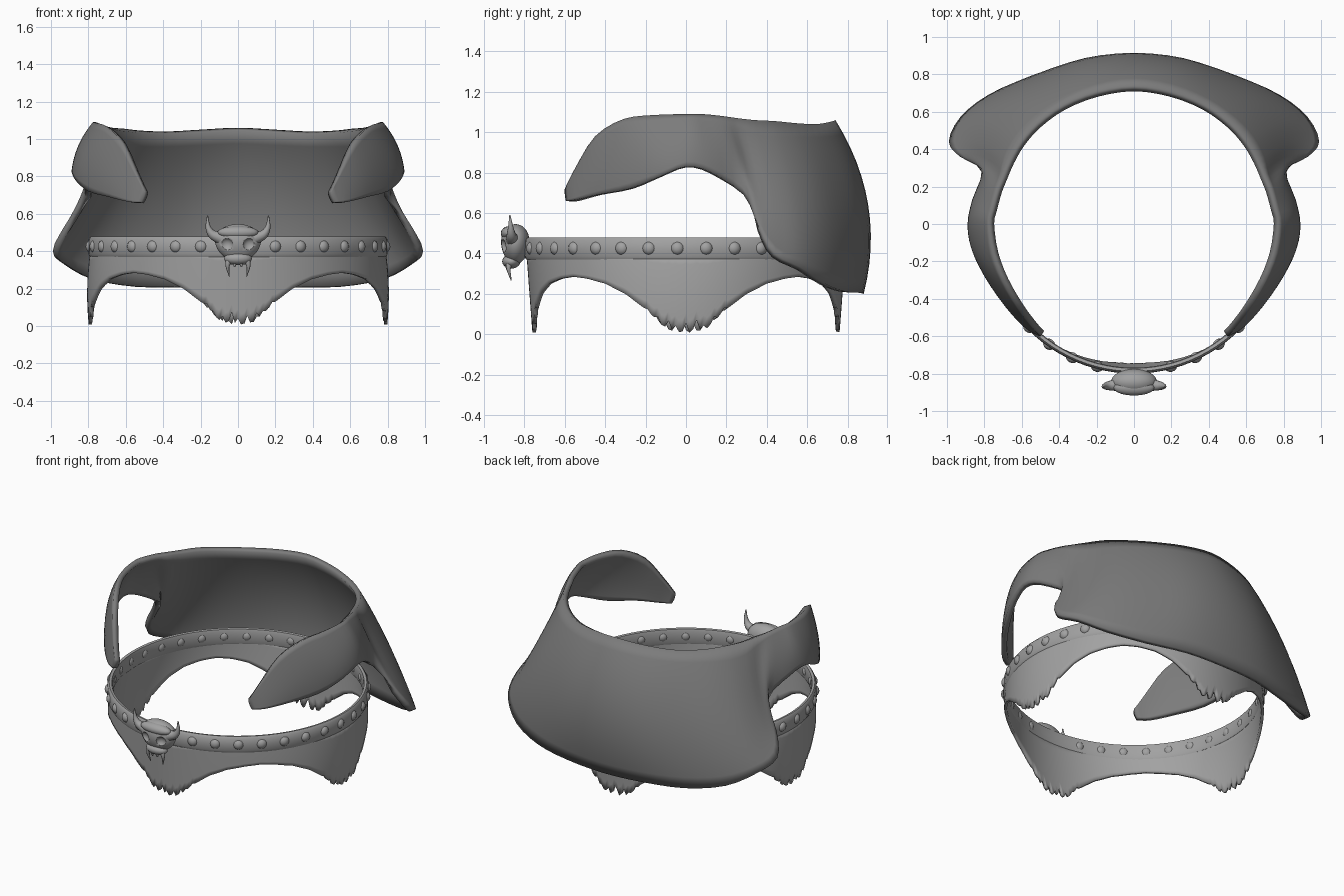
import bpy, bmesh, math
from mathutils import Vector

if "Cube" in bpy.data.objects:
    bpy.data.objects.remove(bpy.data.objects["Cube"])


def material(name, v):
    m = bpy.data.materials.new(name)
    m.diffuse_color = (v, v, v, 1)
    m.use_nodes = True
    m.node_tree.nodes["Principled BSDF"].inputs["Base Color"].default_value = m.diffuse_color
    return m


DARK = material("dark grey leather", 0.20)
LIGHT = material("light grey", 0.36)


def finish(name, bm, mat, angle=40):
    me = bpy.data.meshes.new(name)
    bm.to_mesh(me)
    bm.free()
    ob = bpy.data.objects.new(name, me)
    bpy.context.collection.objects.link(ob)
    me.materials.append(mat)
    bpy.ops.object.select_all(action='DESELECT')
    ob.select_set(True)
    bpy.context.view_layer.objects.active = ob
    bpy.ops.object.shade_smooth_by_angle(angle=math.radians(angle))
    return ob


def grid(rows, closed=False, ring=False):
    """Skin a list of point rows; closed joins last to first, ring joins each row."""
    bm = bmesh.new()
    vs = [[bm.verts.new(p) for p in r] for r in rows]
    n, k = len(vs), len(vs[0])
    for i in range(n if closed else n - 1):
        a, b = vs[i], vs[(i + 1) % n]
        for j in range(k if ring else k - 1):
            l = (j + 1) % k
            bm.faces.new((a[j], b[j], b[l], a[l]))
    return bm


def solidify(ob, t):
    m = ob.modifiers.new("thickness", 'SOLIDIFY')
    m.thickness, m.offset = t, -1


def ball(name, loc, scale, mat=LIGHT, seg=20, rings=12, taper=0.0):
    bm = bmesh.new()
    bmesh.ops.create_uvsphere(bm, u_segments=seg, v_segments=rings, radius=1)
    for v in bm.verts:
        f = 1 + taper * v.co.z
        v.co = Vector(loc) + Vector((v.co.x * scale[0] * f, v.co.y * scale[1] * f, v.co.z * scale[2]))
    return finish(name, bm, mat, 60)


def spline(p, u):
    """Catmull-Rom through the list p at parameter u."""
    i = min(int(u), len(p) - 2)
    t = u - i
    b, c = p[i], p[i + 1]
    a = p[i - 1] if i else b * 2 - c
    d = p[i + 2] if i + 2 < len(p) else c * 2 - b
    return 0.5 * (2 * b + (c - a) * t + (2 * a - 5 * b + 4 * c - d) * t * t + (3 * b - a - 3 * c + d) * t ** 3)


# Shoulder cowl: top edge, belly and bottom edge, from the back round to the front tip
TOP = [(0, .74, 1.06), (.2, .71, 1.05), (.38, .64, 1.04), (.52, .54, 1.045), (.61, .44, 1.055),
       (.67, .34, 1.06), (.71, .25, 1.07), (.735, .18, 1.08), (.76, .08, 1.09), (.775, 0, 1.09),
       (.755, -.16, 1.085), (.7, -.31, 1.065), (.62, -.45, .98), (.545, -.55, .82), (.5, -.6, .72)]
MID = [(0, .91, .58), (.25, .88, .58), (.48, .79, .58), (.68, .68, .58), (.81, .56, .58),
       (.85, .44, .62), (.81, .33, .75), (.80, .25, .87), (.84, .12, .93), (.86, .01, .95),
       (.85, -.14, .9), (.78, -.29, .87), (.68, -.44, .8), (.575, -.55, .73), (.505, -.6, .69)]
LOW = [(0, .88, .2), (.28, .86, .205), (.55, .79, .21), (.78, .69, .25), (.93, .57, .33),
       (.99, .44, .40), (.93, .36, .53), (.815, .285, .69), (.865, .13, .80), (.89, 0, .83),
       (.87, -.13, .78), (.80, -.28, .72), (.69, -.44, .69), (.59, -.55, .665), (.52, -.595, .66)]


def both_sides(pts):
    return [Vector((-x, y, z)) for x, y, z in pts[:0:-1]] + [Vector(p) for p in pts]


edges = [both_sides(e) for e in (TOP, MID, LOW)]
rows = []
for i in range(28 * 3 + 1):
    a, m, b = (spline(e, i / 3) for e in edges)
    row = []
    for j in range(13):
        t, s = j / 12, 0.57
        row.append(a * ((t - s) * (t - 1) / s) + m * (t * (t - 1) / (s * (s - 1))) + b * (t * (t - s) / (1 - s)))
    rows.append(row)
cowl = finish("cowl", grid(rows), DARK)
solidify(cowl, 0.035)

# Belt band: rounded strip turned round the z axis
PROFILE = [(.772, .475), (.788, .478), (.798, .465), (.80, .425), (.80, .385), (.792, .37), (.775, .37), (.768, .385), (.768, .46)]
rows = []
for i in range(96):
    a = math.tau * i / 96
    rows.append([(r * math.sin(a), r * math.cos(a), z) for r, z in PROFILE])
finish("belt", grid(rows, True, True), LIGHT, 50)

# Rivets that show on both faces of the belt, leaving a gap at the front
bm = bmesh.new()
for k in range(33):
    a = math.radians(14.5 + k * 331 / 32)
    ret = bmesh.ops.create_uvsphere(bm, u_segments=14, v_segments=8, radius=0.034)
    c, s = math.cos(a), math.sin(a)
    for v in ret["verts"]:
        x, y, z = v.co
        y = y * 0.85 - 0.787
        v.co = (x * c - y * s, x * s + y * c, z + 0.425)
finish("rivets", bm, LIGHT, 60)

# Ragged skirt: four torn lobes hanging from the belt
LOBE = [(0, .03), (7, .035), (14, .12), (22, .20), (30, .25), (38, .275), (45.1, .285)]
TEETH = [0, .035, .01, .07, .015, 0, .05, .005]


def hem(deg):
    d = (deg + 45) % 90 - 45
    a = abs(d)
    for (a0, z0), (a1, z1) in zip(LOBE, LOBE[1:]):
        if a <= a1:
            z = z0 + (z1 - z0) * (a - a0) / (a1 - a0)
            break
    if a < 14:
        k = int((d + 14) / 1.25) + int(deg + 45) // 90 * 3
        z += TEETH[k % 8] * (1 - a / 18) - 0.025 * (1 - a / 14)
    return max(z, 0.0)


rows = []
for i in range(288):
    deg = i * 1.25
    a = math.radians(deg)
    side = abs(math.sin(a)) ** 2
    row = []
    for j in range(8):
        t = j / 7
        z = 0.40 + (hem(deg) - 0.40) * t
        drop = (0.40 - z) / 0.4
        r = 0.79 + 0.05 * side * drop * (1.15 - drop) - (1 - side) * 0.03 * drop
        row.append((r * math.sin(a), r * math.cos(a), z))
    rows.append(row)
skirt = finish("ragged_skirt", grid(rows, True), LIGHT)
solidify(skirt, 0.018)

# Skull buckle with hollow eye sockets
skull = ball("skull", (0, -.845, .445), (.122, .07, .10), seg=32, rings=20, taper=0.12)
for s in (-1, 1):
    cutter = ball("socket_cutter", (s * .063, -.915, .435), (.036, .03, .036))
    cutter.hide_render = True
    bpy.context.view_layer.objects.active = skull
    m = skull.modifiers.new("socket", 'BOOLEAN')
    m.operation, m.object = 'DIFFERENCE', cutter
    bpy.ops.object.modifier_apply(modifier=m.name)
    bpy.data.objects.remove(cutter)
ball("muzzle", (0, -.865, .36), (.075, .045, .035))
ball("brow", (0, -.875, .50), (.11, .042, .035))


def spike(name, pts, radii):
    """Tapered tube along a few points."""
    pts = [Vector(p) for p in pts]
    rows = []
    for i in range(13):
        u = i / 12 * (len(pts) - 1)
        p = spline(pts, u)
        d = (spline(pts, min(u + .05, len(pts) - 1)) - spline(pts, max(u - .05, 0))).normalized()
        e = d.cross(Vector((0, 1, 0))).normalized()
        f = d.cross(e)
        r = radii[0] + (radii[1] - radii[0]) * (i / 12)
        rows.append([p + r * (e * math.cos(q * math.tau / 10) + f * math.sin(q * math.tau / 10)) for q in range(10)])
    bm = grid(rows, False, True)
    bmesh.ops.holes_fill(bm, edges=bm.edges)
    bmesh.ops.recalc_face_normals(bm, faces=bm.faces)
    finish(name, bm, LIGHT, 60)


# Horns, fangs and small teeth
for s, n in ((-1, "left"), (1, "right")):
    spike(n + "_horn", [(s * .09, -.86, .47), (s * .137, -.865, .49), (s * .16, -.868, .53), (s * .163, -.872, .59)], (.035, .003))
    spike(n + "_fang", [(s * .045, -.875, .36), (s * .056, -.878, .32), (s * .046, -.865, .265)], (.019, .002))
    spike(n + "_tooth", [(s * .018, -.885, .35), (s * .018, -.885, .315)], (.014, .004))
